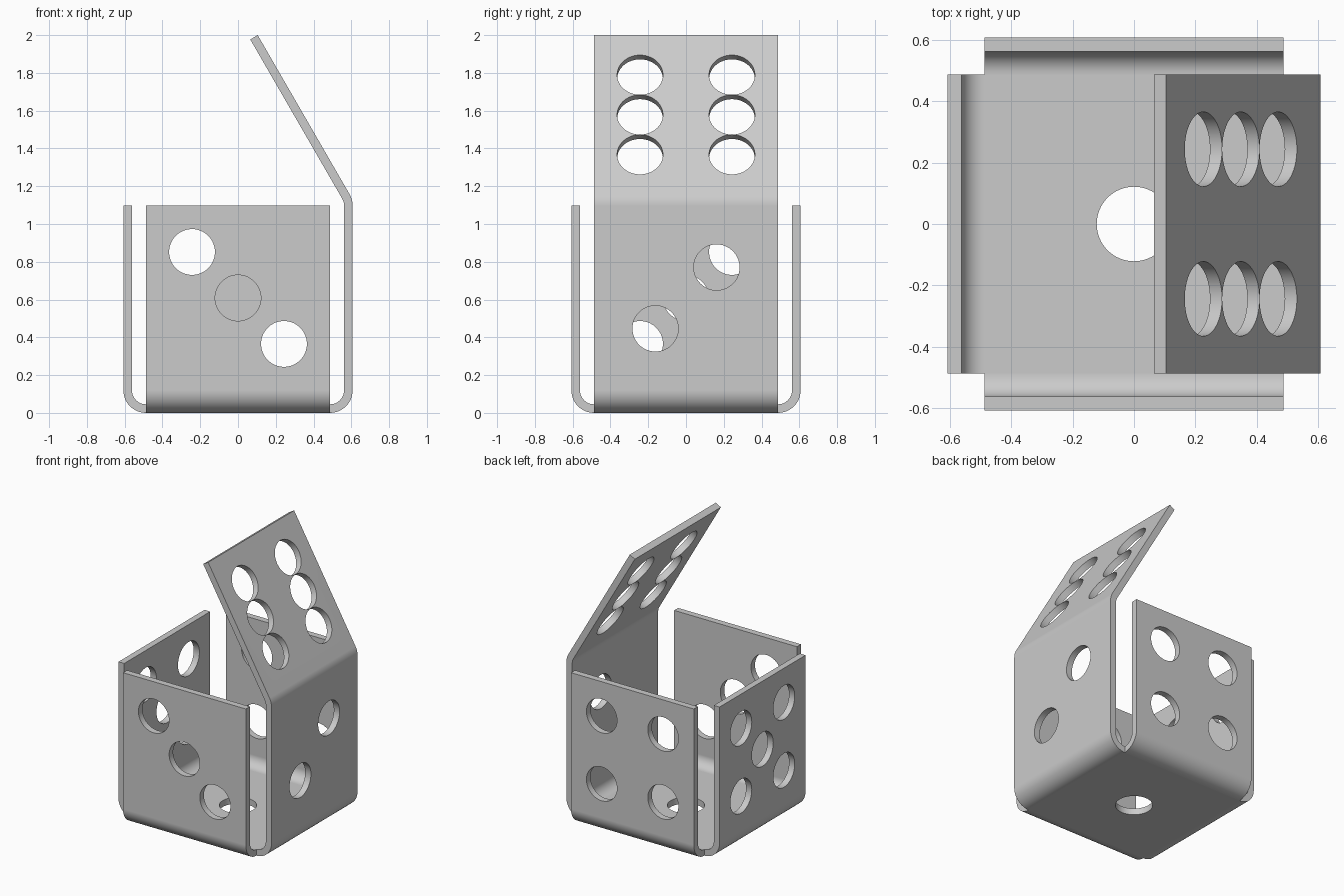
import bpy
import bmesh
from math import radians, cos, sin, pi
from mathutils import Matrix

if "Cube" in bpy.data.objects:
    bpy.data.objects.remove(bpy.data.objects["Cube"])

HALF = 0.487        # half width of every panel
R_OUT = 0.12        # outer bend radius
R_IN = 0.0745       # inner bend radius
TOP = 1.097         # top of the walls
LID = 0.9734        # lid length
HOLE = 0.1213       # pip radius
PIP = 0.2434        # pip spacing
MID = (TOP + R_OUT) / 2

metal = bpy.data.materials.new("grey metal")
metal.use_nodes = True
GREY = (0.6, 0.6, 0.6, 1)
metal.diffuse_color = GREY
metal.node_tree.nodes["Principled BSDF"].inputs["Base Color"].default_value = GREY


def bend(u, z, start, end, steps):
    """Stations around a bend: centre and direction angle."""
    return [(u, z, radians(start + (end - start) * i / steps)) for i in range(steps + 1)]


def new_object(name, bm):
    mesh = bpy.data.meshes.new(name)
    bm.to_mesh(mesh)
    bm.free()
    obj = bpy.data.objects.new(name, mesh)
    bpy.context.collection.objects.link(obj)
    return obj


def sheet(name, stations, holes, turn=0):
    """Bent strip of sheet metal, with pips punched through it."""
    bm = bmesh.new()
    pairs = [[bm.verts.new((u + r * cos(a), -HALF, z + r * sin(a))) for r in (R_OUT, R_IN)]
             for u, z, a in stations]
    faces = [bm.faces.new((p[0], q[0], q[1], p[1])) for p, q in zip(pairs, pairs[1:])]
    grown = bmesh.ops.extrude_face_region(bm, geom=faces)["geom"]
    bmesh.ops.translate(bm, vec=(0, 2 * HALF, 0),
                        verts=[g for g in grown if isinstance(g, bmesh.types.BMVert)])
    bmesh.ops.recalc_face_normals(bm, faces=bm.faces)
    obj = new_object(name, bm)
    obj.data.materials.append(metal)

    # Punch: one cylinder per pip, joined in a single cutter
    bm = bmesh.new()
    for (u, z, angle), spots in holes:
        frame = Matrix.Translation((u, 0, z)) @ Matrix.Rotation(pi / 2 - radians(angle), 4, 'Y')
        for up, side in spots:
            bmesh.ops.create_cone(bm, cap_ends=True, segments=64, radius1=HOLE, radius2=HOLE,
                                  depth=0.2, matrix=frame @ Matrix.Translation((-up, side, 0)))
    cutter = new_object(name + "_cutter", bm)
    cutter.hide_render = True
    mod = obj.modifiers.new("pips", 'BOOLEAN')
    mod.operation, mod.solver, mod.object = 'DIFFERENCE', 'EXACT', cutter
    bpy.ops.object.select_all(action='DESELECT')
    obj.select_set(True)
    bpy.context.view_layer.objects.active = obj
    bpy.ops.object.modifier_apply(modifier=mod.name)
    bpy.data.objects.remove(cutter)

    # Smooth bends, flat panels
    bpy.ops.object.shade_smooth_by_angle(angle=radians(30))
    obj.modifiers.new("flat panels", 'WEIGHTED_NORMAL').keep_sharp = True
    obj.data.transform(Matrix.Rotation(radians(turn), 4, 'Z'))
    return obj


# Pip layouts as (up, side) offsets
one = [(0, 0)]
two = [(s * PIP * 2 / 3, s * PIP * 2 / 3) for s in (-1, 1)]
three = [(-s * PIP, s * PIP) for s in (-1, 0, 1)]
four = [(s * PIP, t * PIP) for s in (-1, 1) for t in (-1, 1)]
five = four + one
six = [(s * PIP, t * PIP) for s in (-1, 0, 1) for t in (-1, 1)]

wall = HALF + (R_OUT + R_IN) / 2
tilt = radians(30)
lid_end = (HALF - LID * sin(tilt), TOP + LID * cos(tilt))
lid_mid = ((HALF + lid_end[0]) / 2 + R_OUT * cos(tilt),
           (TOP + lid_end[1]) / 2 + R_OUT * sin(tilt), 30)

# Side wall, floor, other side wall and lid folded from one strip
body = ([(-HALF, TOP, pi)] + bend(-HALF, R_OUT, 180, 270, 12)
        + bend(HALF, R_OUT, -90, 0, 12) + bend(HALF, TOP, 0, 30, 5)
        + [(*lid_end, tilt)])
sheet("floor_sides_and_lid", body, [
    ((-wall, MID, 180), five), ((0, 0, -90), one),
    ((wall, MID, 0), two), (lid_mid, six)])

# Front and back walls folded up from the floor edges
flange = bend(HALF, R_OUT, -90, 0, 12) + [(HALF, TOP, 0)]
sheet("front_wall", flange, [((wall, MID, 0), three)], turn=-90)
sheet("back_wall", flange, [((wall, MID, 0), four)], turn=90)
